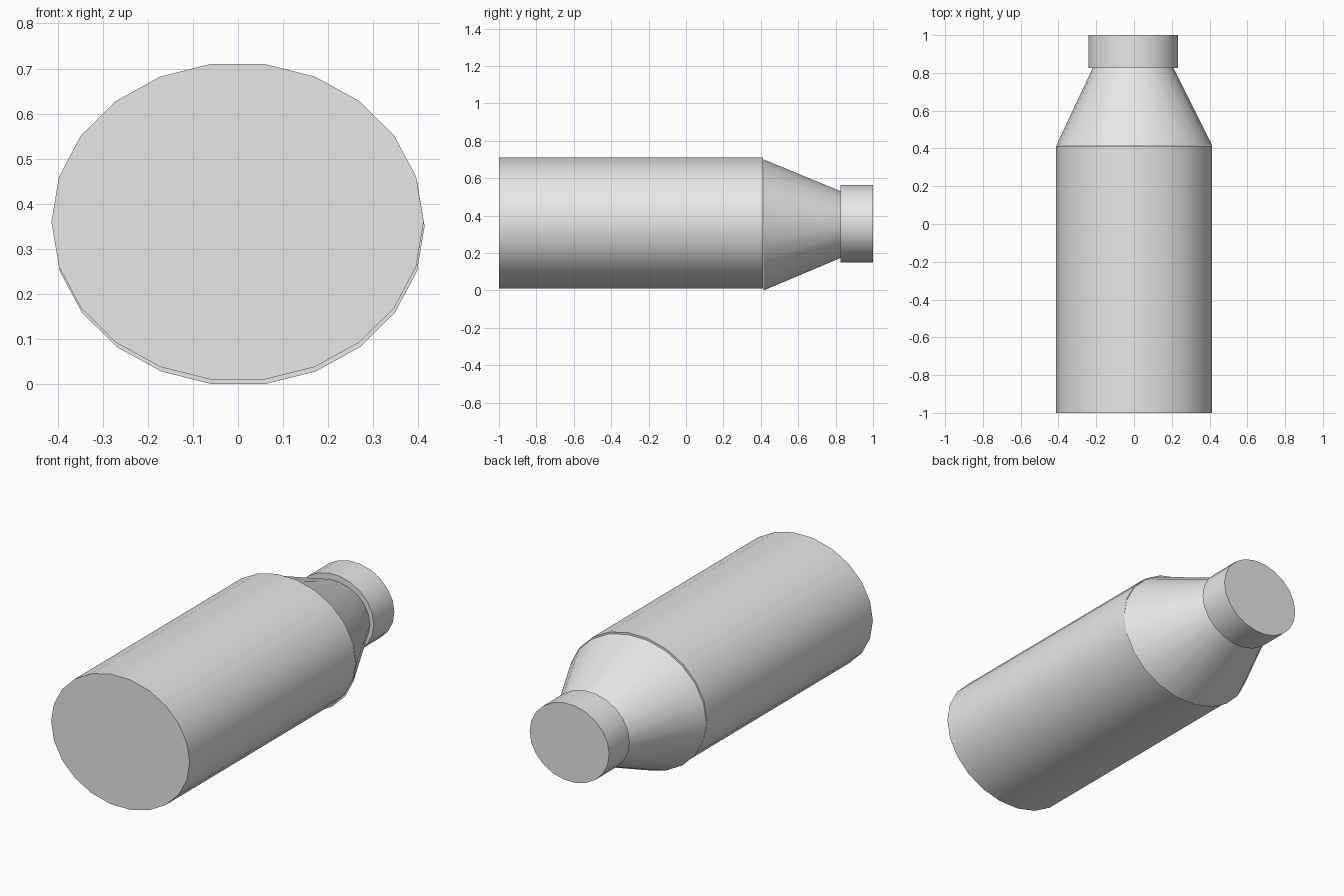
import bpy
import bmesh
from math import cos, sin, tau

SIDES = 22

cube = bpy.data.objects.get("Cube")
if cube:
    bpy.data.objects.remove(cube, do_unlink=True)

grey = bpy.data.materials.new("plain grey")
grey.use_nodes = True
colour = (0.8, 0.8, 0.8, 1.0)
grey.diffuse_color = colour
grey.node_tree.nodes["Principled BSDF"].inputs["Base Color"].default_value = colour


def ring(bm, y, centre, radii):
    """Oval ring of vertices in a plane facing y."""
    return [bm.verts.new((centre[0] + radii[0] * cos(tau * i / SIDES), y,
                          centre[1] + radii[1] * sin(tau * i / SIDES)))
            for i in range(SIDES)]


def oval_section(name, front, back):
    """Closed solid between two oval rings, each given as (y, centre, radii)."""
    bm = bmesh.new()
    a, b = ring(bm, *front), ring(bm, *back)
    for i in range(SIDES):
        j = (i + 1) % SIDES
        bm.faces.new((a[i], a[j], b[j], b[i]))
    bm.faces.new(a)
    bm.faces.new(b)
    bmesh.ops.recalc_face_normals(bm, faces=bm.faces)
    mesh = bpy.data.meshes.new(name)
    bm.to_mesh(mesh)
    bm.free()
    mesh.materials.append(grey)
    obj = bpy.data.objects.new(name, mesh)
    bpy.context.collection.objects.link(obj)
    bpy.ops.object.select_all(action='DESELECT')
    obj.select_set(True)
    bpy.context.view_layer.objects.active = obj
    bpy.ops.object.shade_smooth_by_angle(angle=0.52)
    return obj


# Main barrel of the bottle
oval_section("body", (-1.0, (-0.001, 0.36), (0.413, 0.354)),
             (0.413, (-0.001, 0.36), (0.413, 0.354)))
# Tapered shoulder, sitting slightly lower than the barrel
oval_section("shoulder", (0.415, (0.001, 0.35), (0.413, 0.354)),
             (0.825, (-0.005, 0.352), (0.214, 0.181)))
# Wider cap at the end
oval_section("cap", (0.825, (-0.005, 0.357), (0.237, 0.209)),
             (1.0, (-0.005, 0.357), (0.237, 0.209)))
